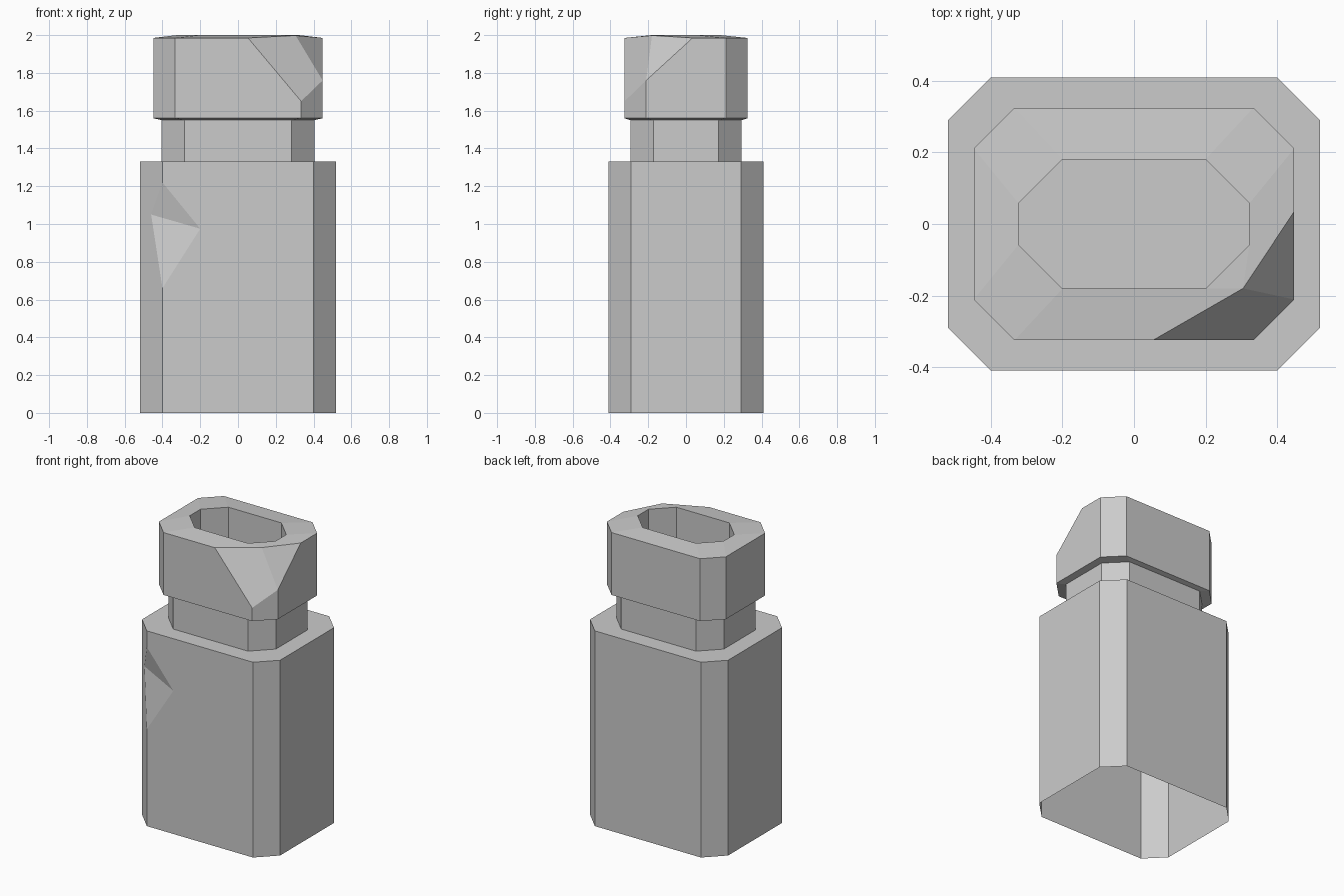
import bpy, bmesh

if "Cube" in bpy.data.objects:
    bpy.data.objects.remove(bpy.data.objects["Cube"])

bm = bmesh.new()


def vert(x, y, z):
    return bm.verts.new((x, y, z))


def ring(hx, hy, c, z):
    """Chamfered rectangle, counter-clockwise from the front-left corner."""
    pts = [(-hx + c, -hy), (hx - c, -hy), (hx, -hy + c), (hx, hy - c),
           (hx - c, hy), (-hx + c, hy), (-hx, hy - c), (-hx, -hy + c)]
    return [vert(x, y, z) for x, y in pts]


def bridge(a, b, skip=()):
    for i in range(8):
        if i not in skip:
            j = (i + 1) % 8
            bm.faces.new((a[i], a[j], b[j], b[i]))


# Cross-sections from the open base up to the lip and down into the mouth
base = ring(0.52, 0.41, 0.12, 0)
shoulder = ring(0.52, 0.41, 0.12, 1.33)
neck_low = ring(0.405, 0.295, 0.123, 1.33)
neck_top = ring(0.405, 0.295, 0.123, 1.55)
head_low = ring(0.448, 0.325, 0.114, 1.56)
head_top = ring(0.448, 0.325, 0.114, 1.985)
mouth = ring(0.323, 0.181, 0.123, 2.0)
floor = ring(0.323, 0.181, 0.123, 1.55)

bridge(base, shoulder, skip=(0, 7))
bridge(shoulder, neck_low)
bridge(neck_low, neck_top)
bridge(neck_top, head_low)
bridge(head_low, head_top, skip=(0, 1, 2))
bridge(head_top, mouth, skip=(0, 1, 2))
bridge(mouth, floor)
bm.faces.new(floor)

# Notch in the front-left edge of the body
n_top = vert(-0.40, -0.41, 1.22)
n_bot = vert(-0.40, -0.41, 0.66)
n_right = vert(-0.20, -0.41, 0.975)
n_left = vert(-0.46, -0.35, 1.05)
bm.faces.new((base[0], base[1], shoulder[1], shoulder[0], n_top, n_right, n_bot))
bm.faces.new((base[7], base[0], n_bot, n_left, n_top, shoulder[0], shoulder[7]))
bm.faces.new((n_top, n_left, n_right))
bm.faces.new((n_left, n_bot, n_right))

# Chipped front-right corner of the head
a = vert(0.053, -0.325, 1.985)
b = vert(0.448, 0.035, 1.985)
c = vert(0.448, -0.211, 1.76)
d = vert(0.334, -0.325, 1.65)
p = vert(0.305, -0.18, 1.998)
bm.faces.new((head_low[0], head_low[1], d, a, head_top[0]))
bm.faces.new((head_low[1], head_low[2], c, d))
bm.faces.new((head_low[2], head_low[3], head_top[3], b, c))
bm.faces.new((a, d, c, p))
bm.faces.new((p, c, b))
bm.faces.new((head_top[0], a, p, mouth[1], mouth[0]))
bm.faces.new((p, mouth[2], mouth[1]))
bm.faces.new((p, b, head_top[3], mouth[3], mouth[2]))

# Drop the two corner points replaced by the chip
bmesh.ops.delete(bm, geom=[v for v in bm.verts if not v.link_faces], context='VERTS')

mesh = bpy.data.meshes.new("bottle")
bm.to_mesh(mesh)
bm.free()
bpy.context.collection.objects.link(bpy.data.objects.new("bottle", mesh))
